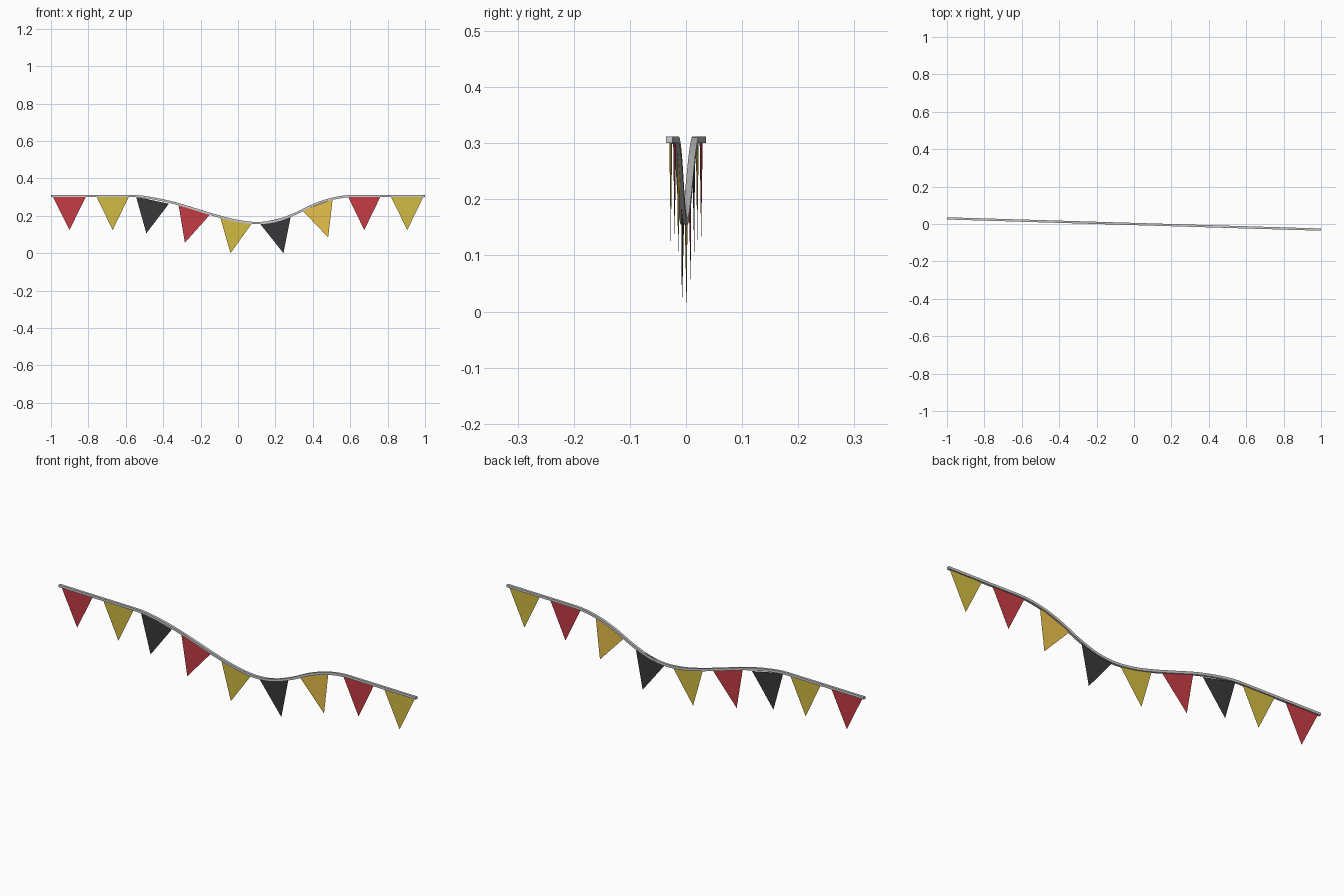
import bpy, bmesh
from mathutils import Vector

if "Cube" in bpy.data.objects:
    bpy.data.objects.remove(bpy.data.objects["Cube"])

SLOPE = -0.030   # the whole string runs slightly diagonally in plan
HALF = 0.006     # half thickness of the cord


def place(x, z):
    return Vector((x, SLOPE * x, z))


def material(name, rgb):
    m = bpy.data.materials.new(name)
    m.diffuse_color = (*rgb, 1)
    m.use_nodes = True
    m.node_tree.nodes["Principled BSDF"].inputs["Base Color"].default_value = m.diffuse_color
    return m


def add_object(name, bm, mat=None):
    me = bpy.data.meshes.new(name)
    bm.to_mesh(me)
    bm.free()
    ob = bpy.data.objects.new(name, me)
    bpy.context.collection.objects.link(ob)
    if mat:
        me.materials.append(mat)
    return ob


# Sagging centre line of the cord (x, z), smoothed with a cubic through the points
KEYS = [(-1, .306), (-.75, .306), (-.57, .306), (-.46, .294), (-.34, .268),
        (-.22, .232), (-.10, .196), (0, .172), (.10, .161), (.20, .172),
        (.30, .208), (.40, .256), (.50, .290), (.62, .306), (.80, .306), (1, .306)]


def slope_at(i):
    a, b = KEYS[max(i - 1, 0)], KEYS[min(i + 1, len(KEYS) - 1)]
    if KEYS[i][1] == .306:
        return 0
    return (b[1] - a[1]) / (b[0] - a[0])


path = []
for i in range(len(KEYS) - 1):
    (x0, z0), (x1, z1) = KEYS[i], KEYS[i + 1]
    d = x1 - x0
    for k in range(4):
        t = k / 4
        z = ((2*t**3 - 3*t**2 + 1) * z0 + (t**3 - 2*t**2 + t) * d * slope_at(i)
             + (3*t**2 - 2*t**3) * z1 + (t**3 - t**2) * d * slope_at(i + 1))
        path.append(place(x0 + d * t, z))
path.append(place(*KEYS[-1]))

# Square cord swept along the path
bm = bmesh.new()
side = Vector((-SLOPE, 1, 0)).normalized()
rings = []
for i, p in enumerate(path):
    tangent = (path[min(i + 1, len(path) - 1)] - path[max(i - 1, 0)]).normalized()
    up = tangent.cross(side).normalized()
    rings.append([bm.verts.new(p + side * a * HALF + up * b * HALF)
                  for a, b in ((-1, -1), (1, -1), (1, 1), (-1, 1))])
for r, s in zip(rings, rings[1:]):
    for j in range(4):
        bm.faces.new((r[j], r[(j + 1) % 4], s[(j + 1) % 4], s[j]))
bm.faces.new(rings[0])
bm.faces.new(rings[-1])
bmesh.ops.recalc_face_normals(bm, faces=bm.faces)
cord = add_object("cord", bm)
for poly in cord.data.polygons:
    poly.use_smooth = True
cord.data.set_sharp_from_angle(angle=0.6)

# Triangular pennants: top left, top right, tip, colour
red = material("red", (.55, .045, .06))
gold = material("gold", (.63, .49, .055))
black = material("black", (.04, .04, .045))
orange = material("orange", (.80, .52, .07))
FLAGS = [
    ((-.990, .303), (-.813, .303), (-.901, .124), red),
    ((-.757, .303), (-.583, .303), (-.670, .124), gold),
    ((-.545, .302), (-.370, .264), (-.490, .106), black),
    ((-.318, .258), (-.150, .206), (-.284, .056), red),
    ((-.095, .192), (.075, .160), (-.040, .000), gold),
    ((.115, .161), (.283, .200), (.243, .000), black),
    ((.345, .228), (.506, .288), (.482, .084), orange),
    ((.588, .303), (.762, .303), (.675, .124), red),
    ((.817, .303), (.992, .303), (.905, .124), gold),
]
for n, (left, right, tip, mat) in enumerate(FLAGS, 1):
    bm = bmesh.new()
    bm.faces.new([bm.verts.new(place(*p)) for p in (left, tip, right)])
    add_object(f"pennant_{n}", bm, mat)
